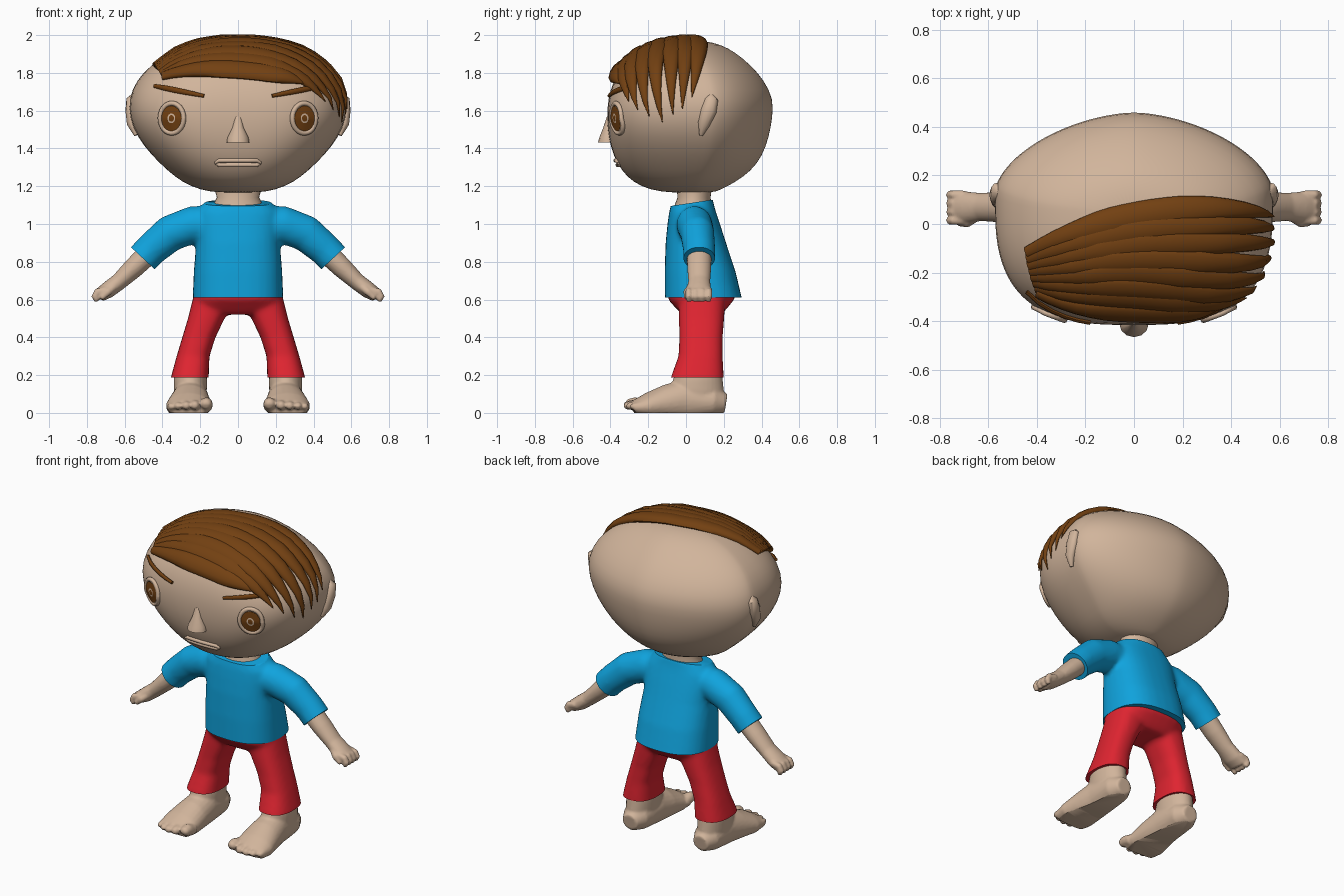
import bpy, bmesh, math
from mathutils import Vector as V
from mathutils.bvhtree import BVHTree

if "Cube" in bpy.data.objects:
    bpy.data.objects.remove(bpy.data.objects["Cube"])


def mat(name, c):
    m = bpy.data.materials.new(name)
    m.diffuse_color = (*c, 1)
    m.use_nodes = True
    m.node_tree.nodes["Principled BSDF"].inputs["Base Color"].default_value = m.diffuse_color
    return m


SKIN = mat("skin", (0.64, 0.46, 0.33))
BROWN = mat("brown", (0.17, 0.052, 0.006))
BLUE = mat("blue", (0.005, 0.37, 0.73))
RED = mat("red", (0.74, 0.018, 0.03))


def make(name, bm, mats, recalc=True):
    if recalc:
        bmesh.ops.recalc_face_normals(bm, faces=bm.faces[:])
    me = bpy.data.meshes.new(name)
    bm.to_mesh(me)
    for m in mats:
        me.materials.append(m)
    me.shade_smooth()
    me.set_sharp_from_angle(angle=math.radians(50))
    ob = bpy.data.objects.new(name, me)
    bpy.context.collection.objects.link(ob)
    return ob


def loft(bm, rings):
    vs = [[bm.verts.new(p) for p in r] for r in rings]
    n = len(vs[0])
    for a, b in zip(vs, vs[1:]):
        for i in range(n):
            j = (i + 1) % n
            bm.faces.new((a[i], a[j], b[j], b[i]))
    bm.faces.new(vs[0][::-1])
    bm.faces.new(vs[-1])


def oval(z, w, yf, yb, nf=2.5, nb=2.5, mid=0.5, cx=0, seg=32):
    """Horizontal superellipse ring with separate front and back halves."""
    yc, ring = yf + (yb - yf) * mid, []
    for i in range(seg):
        a = 2 * math.pi * i / seg
        c, s = math.cos(a), math.sin(a)
        n = nb if s >= 0 else nf
        x = w * math.copysign(abs(c) ** (2 / n), c)
        y = (yb - yc if s >= 0 else yc - yf) * math.copysign(abs(s) ** (2 / n), s)
        ring.append(V((cx + x, yc + y, z)))
    return ring


def tube(bm, path, sizes, ups, seg=12):
    """Sweep an ellipse (side, up half sizes) along a path."""
    path = [V(p) for p in path]
    rings = []
    for i, p in enumerate(path):
        t = (path[min(i + 1, len(path) - 1)] - path[max(i - 1, 0)]).normalized()
        u = V(ups[i]) if isinstance(ups, list) else V(ups)
        u = (u - t * u.dot(t)).normalized()
        side = t.cross(u)
        a, b = sizes[i]
        rings.append([p + side * a * math.cos(k * 2 * math.pi / seg)
                      + u * b * math.sin(k * 2 * math.pi / seg) for k in range(seg)])
    loft(bm, rings)


def mirror(bm):
    d = bmesh.ops.duplicate(bm, geom=bm.verts[:] + bm.edges[:] + bm.faces[:])["geom"]
    for v in d:
        if isinstance(v, bmesh.types.BMVert):
            v.co.x *= -1


def fuse(name, bm, m, cuts=(), voxel=0.014, smooth=5):
    """Blend overlapping volumes into one skin, then trim crisp ends."""
    ob = make(name, bm, [m])
    r = ob.modifiers.new("blend", "REMESH")
    r.mode, r.voxel_size = "VOXEL", voxel
    s = ob.modifiers.new("soften", "SMOOTH")
    s.factor, s.iterations = 0.5, smooth
    dg = bpy.context.evaluated_depsgraph_get()
    me = bpy.data.meshes.new_from_object(ob.evaluated_get(dg))
    bpy.data.objects.remove(ob)
    b2 = bmesh.new()
    b2.from_mesh(me)
    for co, no in cuts:
        res = bmesh.ops.bisect_plane(b2, geom=b2.verts[:] + b2.edges[:] + b2.faces[:],
                                     plane_co=co, plane_no=no, clear_outer=True)
        rim = [e for e in res["geom_cut"] if isinstance(e, bmesh.types.BMEdge)]
        if rim:
            bmesh.ops.edgeloop_fill(b2, edges=rim)
    return make(name, b2, [m])


# Head: stacked ovals, boxy at the front and tapered at the back
bm = bmesh.new()
HEAD = [(1.165, .10, -.08, .14, 2), (1.18, .20, -.19, .18, 2.1), (1.22, .295, -.28, .26, 2.2),
        (1.28, .37, -.34, .345, 2.4), (1.36, .455, -.385, .405, 2.6), (1.46, .535, -.412, .44, 2.8),
        (1.56, .575, -.42, .458, 3), (1.66, .58, -.415, .465, 3), (1.76, .54, -.385, .415, 2.8),
        (1.84, .465, -.335, .345, 2.6), (1.91, .355, -.25, .26, 2.4), (1.95, .235, -.15, .185, 2.2),
        (1.97, .10, -.05, .10, 2)]
loft(bm, [oval(z, w, f, b, nf, 1.7, .62, seg=48) for z, w, f, b, nf in HEAD])
bmesh.ops.recalc_face_normals(bm, faces=bm.faces[:])
bvh = BVHTree.FromBMesh(bm)
head = make("head", bm, [SKIN])
head.modifiers.new("round", "SUBSURF").levels = 1


def face_pt(x, z, off=0.0):
    loc, no, _, _ = bvh.ray_cast(V((x, -2, z)), V((0, 1, 0)))
    return loc + no * off


# Ears
bm = bmesh.new()
tube(bm, [(.55, .13, 1.685), (.565, .135, 1.66), (.57, .12, 1.6), (.562, .095, 1.53), (.54, .08, 1.47)],
     [(.012, .01), (.035, .026), (.042, .026), (.032, .026), (.01, .01)], (1, 0, 0))
mirror(bm)
make("ears", bm, [SKIN])

# Nose and lips
bm = bmesh.new()
tube(bm, [(0, -.41, 1.57), (0, -.413, 1.51), (0, -.413, 1.46), (0, -.413, 1.432)],
     [(.015, .008), (.03, .025), (.055, .045), (.06, .053)], (0, -1, 0))
make("nose", bm, [SKIN])
bm = bmesh.new()
for z, r in ((1.337, .011), (1.314, .012)):
    xs = [-.12, -.1, -.05, 0, .05, .1, .12]
    tube(bm, [face_pt(x, z - (z - 1.325) * (abs(x) > .11), .002) for x in xs],
         [(r * .6, r * .6)] + [(r, r)] * 5 + [(r * .6, r * .6)], (0, 0, 1))
make("lips", bm, [SKIN])

# Eyes (thin painted discs), eyelids and eyebrows
eyes, lids, brows = bmesh.new(), bmesh.new(), bmesh.new()
N = 24
for s in (-1, 1):
    def ring(r, off):
        return [face_pt(s * .35 + .052 * r * math.cos(2 * math.pi * i / N),
                        1.56 + .066 * r * math.sin(2 * math.pi * i / N), off) for i in range(N)]
    rows = [[eyes.verts.new(p) for p in ring(r, .007)] for r in (.12, .25, .38, 1)]
    eyes.faces.new(rows[0])
    for k in range(3):
        for i in range(N):
            j = (i + 1) % N
            f = eyes.faces.new((rows[k][i], rows[k + 1][i], rows[k + 1][j], rows[k][j]))
            f.material_index = 1 if k == 1 else 0
    loop = ring(1.2, 0)
    tube(lids, loop + loop[:2], [(.013, .013)] * (N + 2), (0, -1, 0), 8)
    pts = [(.18 + .052 * i, 1.677 + .0105 * i) for i in range(6)]
    tube(brows, [face_pt(s * x, z, .004) for x, z in pts],
         [(w, .009) for w in (.009, .012, .014, .015, .014, .01)], (0, -1, 0), 8)
make("eyes", eyes, [BROWN, SKIN], False)
make("eyelids", lids, [SKIN])
make("eyebrows", brows, [BROWN])

# Hair: strands swept from the parting across the crown
bm = bmesh.new()
C = V((0, .02, 1.5))
ENDS = [(.39, -.38, 1.765), (.50, -.33, 1.66), (.53, -.27, 1.61), (.55, -.20, 1.57),
        (.57, -.13, 1.54), (.575, -.07, 1.58), (.58, -.02, 1.61), (.58, .03, 1.67)]
MID = [(-.39, 1.83), (-.34, 1.89), (-.28, 1.92), (-.215, 1.95), (-.15, 1.96), (-.08, 1.97),
       (-.015, 1.97), (.045, 1.97)]
for k, (e, (my, mz)) in enumerate(zip(ENDS, MID)):
    a, m, e = V((-.43, -.31 + .028 * k, 1.805 + .004 * k)), V((.08, my, mz)), V(e)
    ctrl = 2 * m - (a + e) / 2
    path, sizes, ups = [], [], []
    for i in range(19):
        t = i / 18
        d = ((1 - t) ** 2 * a + 2 * t * (1 - t) * ctrl + t * t * e - C).normalized()
        path.append(bvh.ray_cast(C, d)[0] + d * (.012 if k == 0 else .004))
        q = min(1, .4 + 2 * t) * (1 - max(0, (t - .6) / .4) ** 1.6)
        sizes.append((.056 * q + .002, .027 * min(1, q * 1.3) + .002))
        ups.append(d)
    tube(bm, path, sizes, ups)
make("hair", bm, [BROWN])

# Neck
bm = bmesh.new()
loft(bm, [oval(z, w, f, b, 2, 2) for z, w, f, b in
          ((1.05, .14, -.065, .135), (1.1, .132, -.06, .135), (1.14, .112, -.045, .13), (1.21, .13, -.05, .14))])
make("neck", bm, [SKIN])

# Shirt: sleeves and torso blended, trimmed at hem, cuffs and collar
bm = bmesh.new()
tube(bm, [(.08, .035, 1.0), (.24, .045, .995), (.36, .06, .95), (.46, .07, .865), (.57, .07, .75)],
     [(.09, .1), (.095, .1), (.09, .097), (.085, .088), (.084, .085)], (.3, 0, 1), 24)
mirror(bm)
loft(bm, [oval(z, w, f, b) for z, w, f, b in
          ((.55, .24, -.112, .31), (.61, .24, -.112, .295), (.75, .234, -.113, .262), (.9, .222, -.108, .212),
           (1.0, .225, -.098, .18), (1.06, .22, -.09, .16), (1.1, .19, -.08, .148), (1.14, .15, -.07, .14))])
fuse("shirt", bm, BLUE, [((0, 0, .61), (0, 0, -1)), ((0, .03, 1.112), (0, -.15, 1)),
                         ((.5, 0, .815), (.68, 0, -.73)), ((-.5, 0, .815), (-.68, 0, -.73))])

# Trousers: legs and hips blended, trimmed at waist and hems
bm = bmesh.new()
loft(bm, [oval(z, w, f, b, cx=cx) for z, cx, w, f, b in
          ((.62, .12, .115, -.04, .21), (.5, .168, .097, -.038, .202), (.4, .207, .088, -.035, .194),
           (.3, .238, .087, -.04, .194), (.19, .255, .1, -.08, .2), (.14, .258, .103, -.09, .2))])
mirror(bm)
loft(bm, [oval(z, w, f, b) for z, w, f, b in
          ((.52, .19, -.02, .185), (.55, .235, -.05, .215), (.6, .235, -.095, .255), (.66, .235, -.1, .27))])
fuse("trousers", bm, RED, [((0, 0, .615), (0, 0, 1)), ((0, 0, .188), (0, 0, -1))])

# Arms and hands with curled fingers and a thumb
bm = bmesh.new()
tube(bm, [(.44, .07, .875), (.55, .07, .77), (.63, .07, .695), (.69, .068, .65), (.735, .066, .622)],
     [(.066, .06), (.064, .055), (.058, .045), (.066, .044), (.066, .036)], (.72, 0, .69), 20)
for y in (.015, .05, .085, .12):
    tube(bm, [(.70, y, .65), (.745, y, .638), (.757, y, .615), (.745, y, .59)],
         [(.019, .02), (.019, .022), (.019, .02), (.013, .013)], (.72, 0, .69))
tube(bm, [(.65, .03, .67), (.69, .005, .64), (.725, .003, .605)],
     [(.02, .02), (.021, .021), (.013, .013)], (.72, 0, .69))
mirror(bm)
fuse("arms_and_hands", bm, SKIN, voxel=.008, smooth=2)

# Feet with toes, flat soles
bm = bmesh.new()
loft(bm, [oval(z, w, f, b, 2, 2, cx=.252) for z, w, f, b in
          ((.04, .08, -.08, .195), (.12, .087, -.085, .2), (.17, .088, -.07, .195), (.22, .085, -.055, .19))])
tube(bm, [(.25, .212, .05), (.25, .15, .06), (.25, 0, .07), (.255, -.1, .055), (.262, -.2, .035), (.265, -.275, .025)],
     [(.05, .05), (.085, .08), (.095, .11), (.108, .095), (.12, .072), (.11, .042)], (0, 0, 1), 24)
for x, r, tip in ((.168, .034, -.315), (.228, .027, -.328), (.274, .025, -.328), (.317, .023, -.315), (.354, .021, -.295)):
    tube(bm, [(x, -.22, r), (x, tip + .04, r + .016), (x, tip + .012, r + .012), (x, tip, r + .006)],
         [(r, r), (r, r), (r * .85, r * .85), (r * .45, r * .45)], (0, 0, 1))
mirror(bm)
fuse("feet", bm, SKIN, [((0, 0, 0), (0, 0, -1))], voxel=.009, smooth=2)
